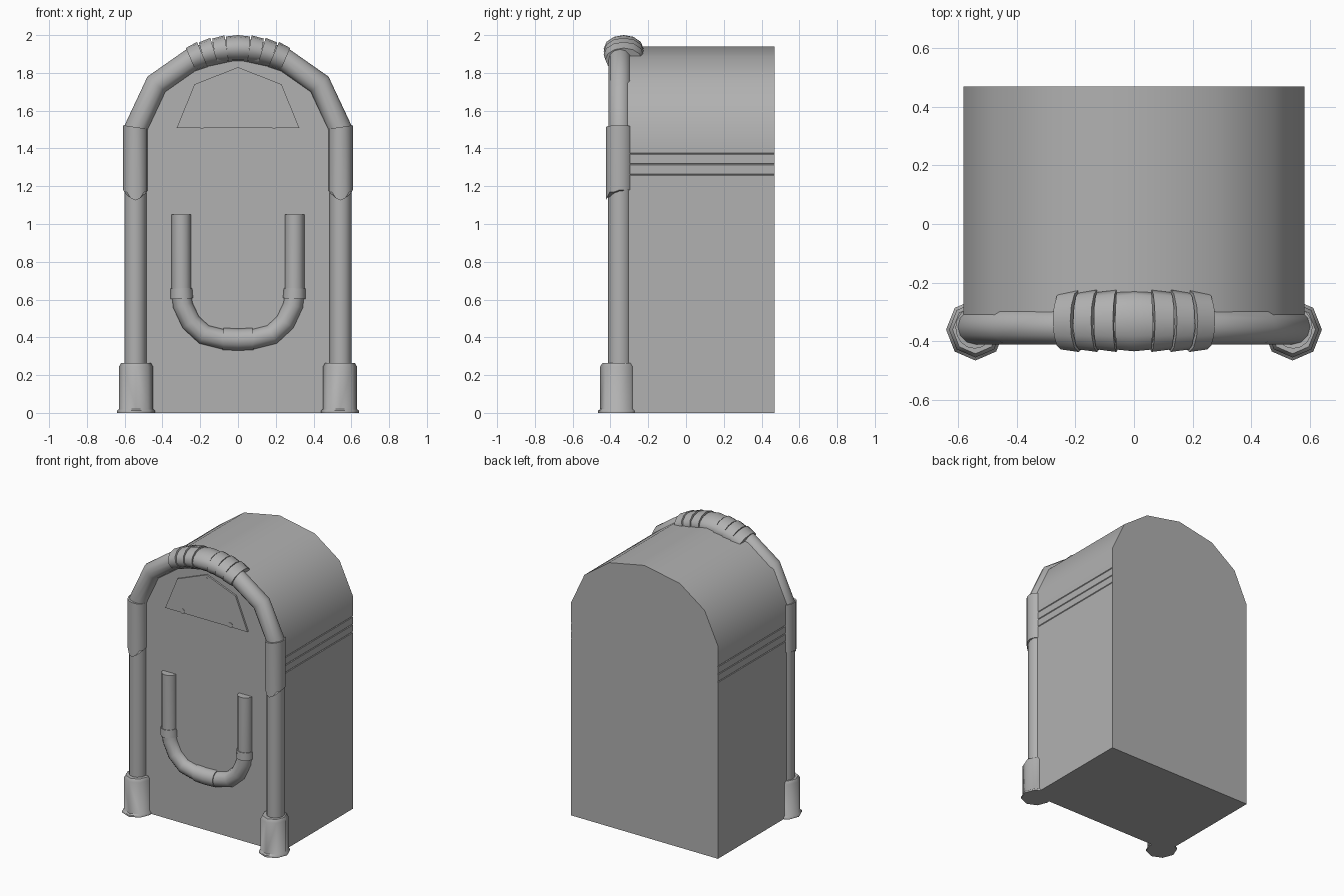
import bpy, bmesh, math
from mathutils import Vector

if "Cube" in bpy.data.objects:
    bpy.data.objects.remove(bpy.data.objects["Cube"])

GREY = bpy.data.materials.new("dark_grey")
GREY.diffuse_color = (.44, .44, .44, 1)
GREY.use_nodes = True
GREY.node_tree.nodes["Principled BSDF"].inputs["Base Color"].default_value = GREY.diffuse_color


def finish(name, bm, mirror=False, angle=50):
    bmesh.ops.recalc_face_normals(bm, faces=bm.faces[:])
    me = bpy.data.meshes.new(name)
    bm.to_mesh(me)
    bm.free()
    me.materials.append(GREY)
    ob = bpy.data.objects.new(name, me)
    bpy.context.collection.objects.link(ob)
    bpy.ops.object.select_all(action='DESELECT')
    ob.select_set(True)
    bpy.context.view_layer.objects.active = ob
    bpy.ops.object.shade_smooth_by_angle(angle=math.radians(angle))
    if mirror:
        ob.modifiers.new("mirror", 'MIRROR')
    return ob


def extrude(name, prof, y0, y1):
    # xz outline extruded along y
    bm = bmesh.new()
    a = [bm.verts.new((x, y0, z)) for x, z in prof]
    b = [bm.verts.new((x, y1, z)) for x, z in prof]
    n = len(prof)
    for i in range(n):
        j = (i + 1) % n
        bm.faces.new((a[i], a[j], b[j], b[i]))
    bm.faces.new(a)
    bm.faces.new(b[::-1])
    return finish(name, bm, angle=30)


def sweep(name, path, y, radii, seg=12, mirror=False, edit=None, squash=1.0):
    # round section along an xz path, mitred at the corners
    bm = bmesh.new()
    P = [Vector((x, 0, z)) for x, z in path]
    if not isinstance(radii, (list, tuple)):
        radii = [radii] * len(P)
    rings = []
    for i, p in enumerate(P):
        d0 = (p - P[i - 1]).normalized() if i else (P[1] - p).normalized()
        d1 = (P[i + 1] - p).normalized() if i < len(P) - 1 else d0
        t = (d0 + d1).normalized()
        n = Vector((t.z, 0, -t.x)) / max(t.dot(d1), .5)
        ring = []
        for k in range(seg):
            a = 2 * math.pi * k / seg
            co = p + n * math.cos(a) * radii[i]
            ring.append(bm.verts.new((co.x, y + math.sin(a) * radii[i] * squash, co.z)))
        rings.append(ring)
    for r, s in zip(rings, rings[1:]):
        for k in range(seg):
            j = (k + 1) % seg
            bm.faces.new((r[k], r[j], s[j], s[k]))
    bm.faces.new(rings[0])
    bm.faces.new(rings[-1])
    if edit:
        edit(rings)
    return finish(name, bm, mirror)


def symmetric(half):
    # mirrors a right half outline that ends on the centre line
    return half + [(-x, z) for x, z in reversed(half[:-1])]


LX, LY, FRONT = .543, -.35, -.345

# cabinet with three fine side grooves and arched top
side = [(.58, 0)]
for z in (1.262, 1.317, 1.373):
    side += [(.58, z - .004), (.576, z), (.58, z + .004)]
arch = [(.58, 1.52), (.475, 1.745), (.28, 1.885), (0, 1.94)]
extrude("cabinet", symmetric(side + arch), FRONT, .468)

# raised title panel with small buttons
extrude("title_panel", symmetric([(.325, 1.508), (.23, 1.74), (0, 1.83)]),
        FRONT - .012, FRONT + .01)
for i, (x, z, r) in enumerate([(0, 1.80, .011), (-.19, 1.522, .018), (.19, 1.522, .018)]):
    disc = [(x + r * math.cos(a * math.pi / 5), z + r * math.sin(a * math.pi / 5))
            for a in range(10)]
    extrude(f"panel_button_{i}", disc, FRONT - .014, FRONT)

# front columns, plinths and sleeves
sweep("column", [(LX, .2), (LX, 1.4)], LY, .059, mirror=True, squash=1.06)
sweep("plinth", [(LX - .003, z) for z in (0, .012, .02, .245, .265)], -.36,
      [.1, .1, .09, .09, .078], seg=8, mirror=True, squash=1.05)


def shape_sleeve(rings):
    # tongue at the lower front, slanted upper rim
    for v in rings[0]:
        d = abs(v.co.x - LX)
        if v.co.y < LY - .03:
            v.co.z = 1.125 if d < .01 else 1.137 if d < .035 else 1.17
    for v in rings[-1]:
        v.co.z += .15 * (v.co.x - LX)


sweep("sleeve", [(LX, 1.18), (LX, 1.513)], LY - .003, .065, seg=16, mirror=True,
      edit=shape_sleeve, squash=1.1)

# arched tube joining the columns
half = [(LX, 1.40), (.54, 1.51), (.432, 1.74), (.232, 1.88), (0, 1.93)]
sweep("arch_tube", symmetric(half), LY, .06)


# stepped, flared wraps over the crown
def on_arc(deg):
    a = math.radians(deg)
    return (.55 * math.sin(a), 1.38 + .55 * math.cos(a))


sweep("crown_wrap_centre", [on_arc(d) for d in (-6.2, 0, 6.2)], -.33,
      [.066, .07, .066], squash=1.48)
for i, (a, b) in enumerate([(6.2, 13.2), (13.2, 20), (20, 27)]):
    sweep(f"crown_wrap_{i}", [on_arc(a), on_arc(b)], -.33,
          [.073, .067], mirror=True, squash=1.45)

# U-shaped front tube with collars
bend = [(.3, .64), (.292, .57), (.25, .48), (.18, .415), (.08, .39), (0, .388)]
sweep("u_tube", symmetric([(.3, 1.05)] + bend), FRONT, .052)
sweep("u_collar_side", [(.3, .66), (.298, .605)], FRONT, [.057, .06], mirror=True)
sweep("u_collar_centre", [(-.08, .392), (0, .388), (.08, .392)], FRONT, .058)
